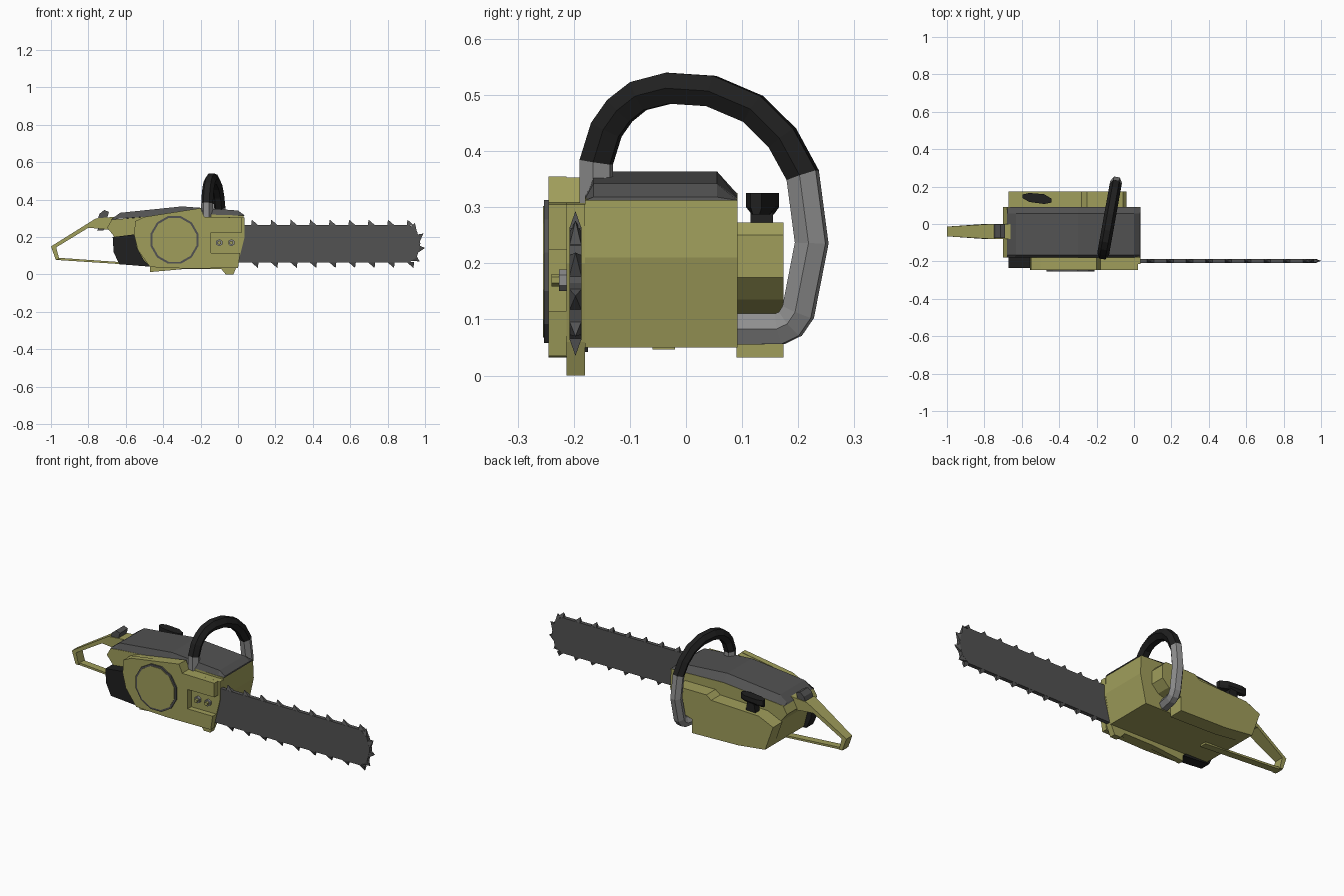
import bpy, bmesh, math
from mathutils import Vector

if "Cube" in bpy.data.objects:
    bpy.data.objects.remove(bpy.data.objects["Cube"])


def mat(name, r, g, b):
    m = bpy.data.materials.new(name)
    m.diffuse_color = (r, g, b, 1)
    m.use_nodes = True
    m.node_tree.nodes["Principled BSDF"].inputs["Base Color"].default_value = m.diffuse_color
    return m


OLIVE = mat("olive_plastic", .35, .34, .105)
GREY = mat("dark_grey", .085, .085, .085)
BLACK = mat("black_rubber", .014, .014, .014)
METAL = mat("light_metal", .27, .27, .27)


def finish(name, bm, *mats):
    bmesh.ops.recalc_face_normals(bm, faces=bm.faces)
    me = bpy.data.meshes.new(name)
    bm.to_mesh(me)
    bm.free()
    ob = bpy.data.objects.new(name, me)
    for m in mats:
        me.materials.append(m)
    bpy.context.collection.objects.link(ob)
    return ob


def loft(bm, rings, mat_rule=lambda i: 0):
    """Join closed rings of points and cap both ends."""
    vs = [[bm.verts.new(p) for p in r] for r in rings]
    n = len(vs[0])
    for i in range(len(vs) - 1):
        for j in range(n):
            k = (j + 1) % n
            f = bm.faces.new((vs[i][j], vs[i][k], vs[i + 1][k], vs[i + 1][j]))
            f.material_index = mat_rule(i)
    bm.faces.new(vs[0]).material_index = mat_rule(0)
    bm.faces.new(vs[-1]).material_index = mat_rule(len(vs) - 2)


def prism(name, pts, y0, y1, m):
    """Side profile (x, z) extruded from y0 to y1."""
    bm = bmesh.new()
    loft(bm, [[(x, y, z) for x, z in pts] for y in (y0, y1)])
    return finish(name, bm, m)


def disc(name, x, z, r, y0, y1, m, n=12):
    a = [math.tau * (i + .5) / n for i in range(n)]
    return prism(name, [(x + r * math.cos(t), z + r * math.sin(t)) for t in a], y0, y1, m)


# engine body
prism("engine_body", [(-.70, .25), (-.675, .293), (-.30, .325), (.03, .315), (.035, .21),
                      (0, .05), (-.62, .06), (-.655, .195)], -.18, .092, OLIVE)

# sloping top cover, lofted along x
bm = bmesh.new()
loft(bm, [[(xb, -.18, zb), (xt, -.165, zt), (xt, .055, zt), (xb, .092, zb)]
          for xb, xt, zb, zt in ((-.68, -.675, .29, .297), (-.64, -.63, .298, .33),
                                 (-.30, -.30, .323, .364), (0, 0, .315, .342),
                                 (.035, .033, .312, .318))])
finish("top_cover", bm, GREY)

# clutch cover: inner plate with foot, outer plate with an open recess for the nuts
prism("clutch_plate", [(-.555, .21), (-.55, .285), (-.50, .305), (-.20, .353), (-.18, .308),
                       (.035, .305), (.035, .2), (0, .06), (-.025, 0), (-.065, 0), (-.09, .03),
                       (-.28, .03), (-.47, .013), (-.47, .045), (-.535, .13)], -.213, -.18, OLIVE)
prism("clutch_cover", [(-.555, .21), (-.55, .285), (-.50, .308), (-.20, .355), (-.18, .308),
                       (.022, .305), (.022, .225), (-.145, .225), (-.145, .115), (.012, .115),
                       (0, .035), (-.28, .032), (-.47, .04), (-.535, .13)], -.245, -.213, OLIVE)
disc("cover_ring", -.34, .185, .132, -.253, -.245, GREY)
disc("cover_disc", -.34, .185, .121, -.255, -.245, OLIVE)
for i, x in enumerate((-.10, -.035)):
    disc(f"bar_nut_{i}", x, .17, .019, -.226, -.213, METAL, 6)
    disc(f"bar_stud_{i}", x, .17, .011, -.24, -.213, OLIVE, 6)

# muffler
prism("muffler", [(-.67, .2), (-.55, .215), (-.54, .14), (-.505, .08), (-.47, .042),
                  (-.635, .055), (-.665, .12)], -.236, -.175, BLACK)

# starter housing with a notch for the handle tube
prism("starter_housing", [(-.67, .2), (-.62, .06), (-.45, .04), (-.16, .032), (-.16, .11),
                          (-.08, .135), (-.04, .175), (-.04, .25), (-.06, .273), (-.25, .273),
                          (-.28, .25), (-.58, .24)], .09, .174, OLIVE)

# pull-cord grip
prism("pull_stem", [(-.545, .24), (-.485, .24), (-.495, .30), (-.535, .30)], .115, .155, BLACK)
bm = bmesh.new()
loft(bm, [[(x, y + s * w, z) for s, z in ((-1, .325), (1, .325), (1, .30), (.6, .287), (-.6, .287), (-1, .30))]
          for x, y, w in ((-.595, .148, .01), (-.56, .142, .024), (-.48, .133, .026), (-.44, .125, .01))])
finish("pull_grip", bm, BLACK)

# front handle: six-sided tube along a path, rubber on the arch
path = [(-.16, .305), (-.16, .38), (-.142, .438), (-.118, .472), (-.085, .498), (-.031, .512),
        (.045, .507), (.12, .475), (.172, .423), (.208, .357), (.224, .236), (.2, .113),
        (.186, .092), (.167, .083), (.08, .083)]
pts = [Vector((-.165 + (y + .16) * .18, y, z)) for y, z in path]
side = Vector((1, -.18, 0)).normalized()
rings = []
for i, p in enumerate(pts):
    a = (p - pts[max(i - 1, 0)]).normalized()
    b = (pts[min(i + 1, len(pts) - 1)] - p).normalized()
    out = (a + b).normalized().cross(side).normalized()
    rings.append([p + out * (.032 * math.sin(t)) + side * (.032 * math.cos(t))
                  for t in (math.tau * k / 6 for k in range(6))])
bm = bmesh.new()
loft(bm, rings, lambda i: 1 if 1 <= i <= 8 else 0)
finish("front_handle", bm, METAL, BLACK)

# rear handle, narrowing towards the back
h = prism("rear_handle", [(-.64, .31), (-.76, .30), (-1.0, .15), (-.975, .08), (-.955, .08),
                          (-.972, .145), (-.80, .25), (-.64, .235)], -.08, 0, OLIVE)
for v in h.data.vertices:
    k = min(1, max(0, (-.8 - v.co.x) / .2))
    v.co.y = -.04 + (v.co.y + .04) * (1 - .35 * k)
prism("hand_guard", [(-.975, .078), (-.955, .089), (-.48, .056), (-.48, .046)], -.06, -.02, OLIVE)
prism("throttle_lock", [(-.75, .295), (-.70, .30), (-.69, .335), (-.715, .345), (-.74, .325)], -.076, -.004, GREY)
prism("trigger", [(-.74, .255), (-.70, .255), (-.72, .235), (-.755, .235)], -.055, -.025, GREY)

# guide bar
YB = -.197
prism("guide_bar", [(-.05, .265), (.915, .265), (.957, .232), (.975, .165), (.957, .095),
                    (.915, .063), (-.05, .063)], YB - .011, YB + .011, GREY)

# chain teeth: leaning pyramids spaced round the bar (x, z, outward direction)
teeth = [(.09 + .104 * i, z, 0, s) for i in range(9) for z, s in ((.262, 1), (.066, -1))]
teeth += [(.94, .242, .6, .8), (.966, .195, .96, .28), (.966, .135, .96, -.28), (.94, .085, .6, -.8)]
bm = bmesh.new()
for x, z, nx, nz in teeth:
    o = Vector((x, YB, z))
    n, t = Vector((nx, 0, nz)), Vector((-nz, 0, nx))
    w = Vector((0, .011, 0))
    base = [bm.verts.new(o + t * a * .02 + w * b) for a, b in ((1, 1), (1, -1), (-1, -1), (-1, 1))]
    tip = bm.verts.new(o + n * .031 + t * .016)
    bm.faces.new(base)
    for k in range(4):
        bm.faces.new((base[k], base[(k + 1) % 4], tip))
finish("chain_teeth", bm, GREY)
